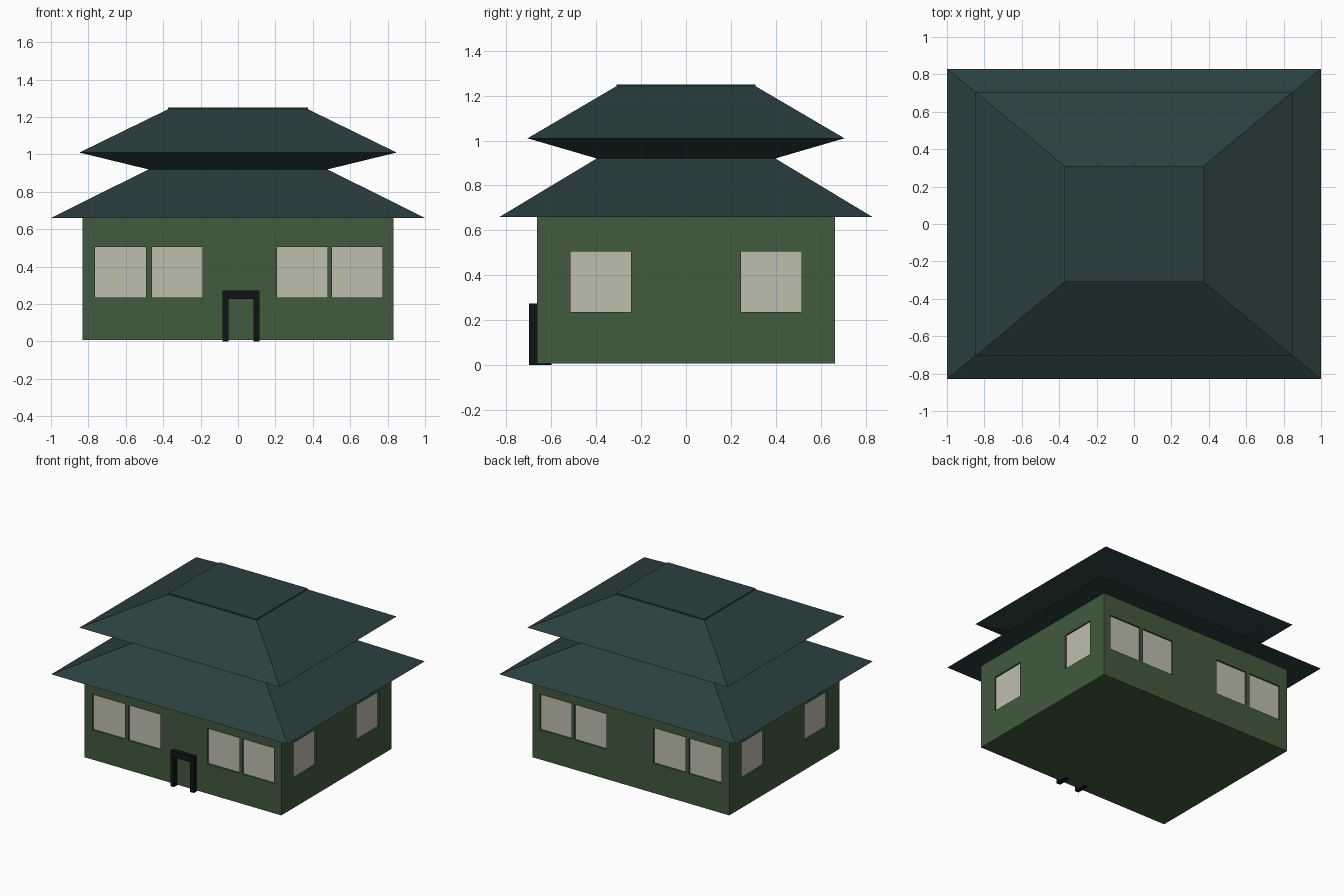
import bpy, bmesh

if "Cube" in bpy.data.objects:
    bpy.data.objects.remove(bpy.data.objects["Cube"])


def material(name, rgb):
    m = bpy.data.materials.new(name)
    m.diffuse_color = (*rgb, 1)
    m.use_nodes = True
    m.node_tree.nodes["Principled BSDF"].inputs["Base Color"].default_value = m.diffuse_color
    return m


GREEN = material("wall_green", (0.054, 0.102, 0.048))
TEAL = material("roof_teal", (0.024, 0.049, 0.049))
CREAM = material("window_cream", (0.515, 0.515, 0.42))
BLACK = material("frame_black", (0.005, 0.007, 0.007))


def finish(bm, name, mat):
    bmesh.ops.recalc_face_normals(bm, faces=bm.faces)
    mesh = bpy.data.meshes.new(name)
    bm.to_mesh(mesh)
    bm.free()
    obj = bpy.data.objects.new(name, mesh)
    bpy.context.collection.objects.link(obj)
    if mat:
        mesh.materials.append(mat)
    return obj


def add_box(bm, lo, hi):
    verts = bmesh.ops.create_cube(bm, size=1)["verts"]
    for v in verts:
        v.co = [l + (c + 0.5) * (h - l) for c, l, h in zip(v.co, lo, hi)]


def boxes(name, bounds, mat=None):
    bm = bmesh.new()
    for lo, hi in bounds:
        add_box(bm, lo, hi)
    return finish(bm, name, mat)


def tiers(name, rings, mat):
    """Stack rectangles (half x, half y, z) into a closed solid."""
    bm = bmesh.new()
    loops = [[bm.verts.new((sx * x, sy * y, z))
              for sx, sy in ((-1, -1), (1, -1), (1, 1), (-1, 1))]
             for x, y, z in rings]
    bm.faces.new(loops[0])
    bm.faces.new(loops[-1])
    for a, b in zip(loops, loops[1:]):
        for i in range(4):
            j = (i + 1) % 4
            bm.faces.new((a[i], a[j], b[j], b[i]))
    return finish(bm, name, mat)


# Walls
WX, WY = 0.832, 0.665
Z0, Z1 = 0.235, 0.505
walls = boxes("walls", [((-WX, -WY, 0.007), (WX, WY, 0.66))], GREEN)


# Window openings on all four sides, at a given depth range into the wall
def window_bounds(outer, inner):
    out = []
    for s in (-1, 1):
        ya, yb = sorted((s * (WY - outer), s * (WY - inner)))
        xa, xb = sorted((s * (WX - outer), s * (WX - inner)))
        for x0, x1 in ((-0.765, -0.492), (-0.46, -0.19), (0.208, 0.478), (0.502, 0.772)):
            out.append(((x0, ya, Z0), (x1, yb, Z1)))
        for y0, y1 in ((-0.515, -0.245), (0.245, 0.515)):
            out.append(((xa, y0, Z0), (xb, y1, Z1)))
    return out


cutter = boxes("window_cutter", window_bounds(-0.05, 0.02))
cutter.hide_render = True
cutter.hide_set(True)
cut = walls.modifiers.new("window_openings", "BOOLEAN")
cut.operation = "DIFFERENCE"
cut.solver = "EXACT"
cut.object = cutter

# Recessed panes
boxes("window_panes", window_bounds(0.012, 0.02), CREAM)

# Hipped lower roof and flared upper roof with a thin flat cap
tiers("lower_roof", [(1.0, 0.83, 0.66), (0.478, 0.398, 0.92)], TEAL)
tiers("upper_roof", [(0.478, 0.398, 0.92), (0.848, 0.706, 1.01),
                     (0.373, 0.31, 1.242), (0.373, 0.31, 1.25)], TEAL)

# Door frame: two posts and a lintel
boxes("door_frame", [((-0.083, -0.70, 0), (-0.052, -0.60, 0.228)),
                     ((0.084, -0.70, 0), (0.116, -0.60, 0.228)),
                     ((-0.083, -0.70, 0.228), (0.116, -0.60, 0.273))], BLACK)
